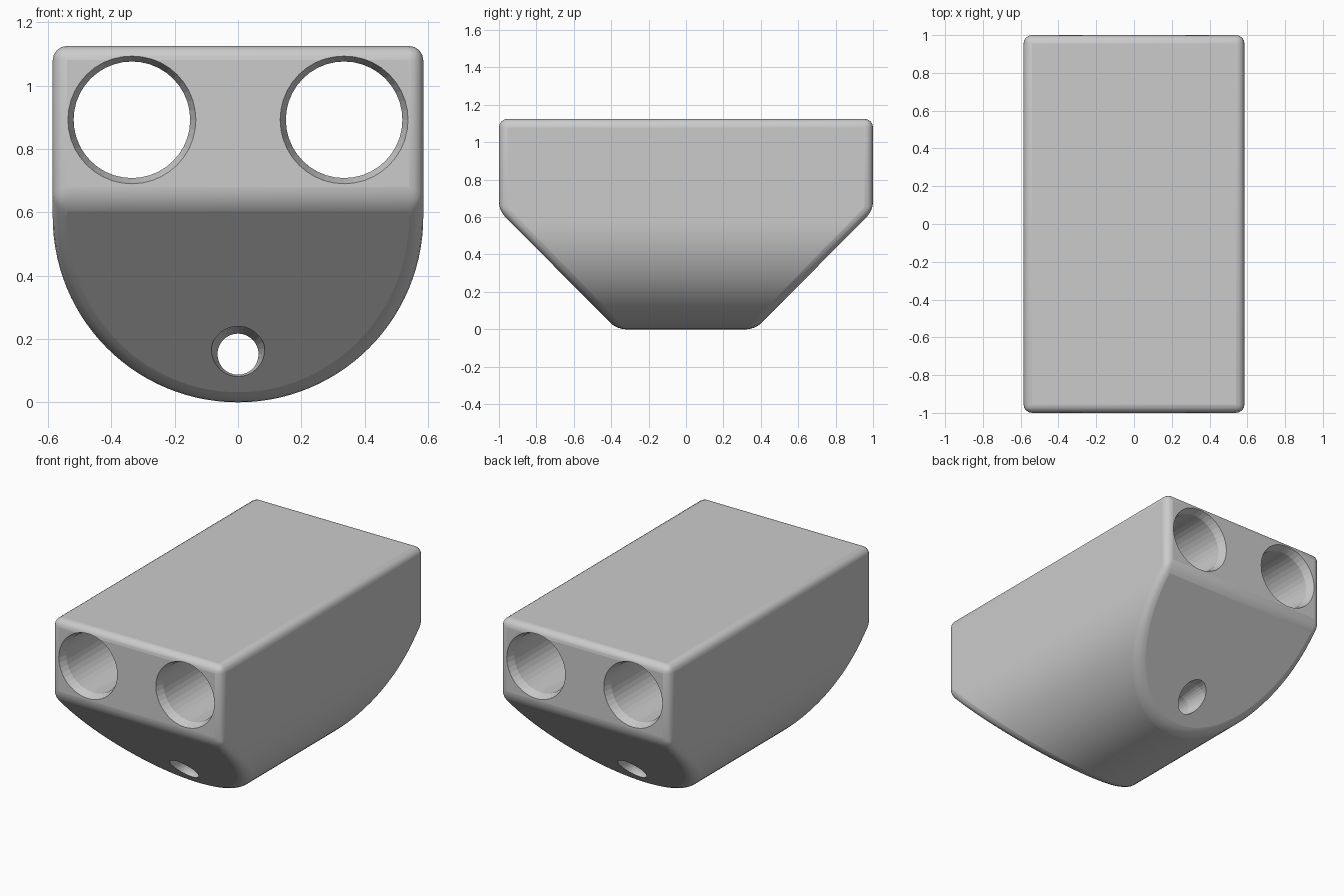
import bpy, bmesh, math
from mathutils import Vector, Matrix

if "Cube" in bpy.data.objects:
    bpy.data.objects.remove(bpy.data.objects["Cube"])

R, TOP = 0.585, 1.125

grey = bpy.data.materials.new("light_grey")
grey.diffuse_color = (0.6, 0.6, 0.6, 1)
grey.use_nodes = True
grey.node_tree.nodes["Principled BSDF"].inputs["Base Color"].default_value = grey.diffuse_color


def to_object(bm, name):
    bmesh.ops.recalc_face_normals(bm, faces=bm.faces[:])
    me = bpy.data.meshes.new(name)
    bm.to_mesh(me)
    bm.free()
    me.materials.append(grey)
    ob = bpy.data.objects.new(name, me)
    bpy.context.collection.objects.link(ob)
    return ob


# Housing: U-shaped profile extruded along y, lower ends cut at 45 degrees
bm = bmesh.new()
N = 56
pts = [(-R, TOP), (R, TOP)]
pts += [(R * math.cos(math.pi * i / N), R - R * math.sin(math.pi * i / N)) for i in range(N + 1)]
face = bm.faces.new([bm.verts.new((x, -1, z)) for x, z in pts])
ext = bmesh.ops.extrude_face_region(bm, geom=[face])
bmesh.ops.translate(bm, vec=(0, 2, 0), verts=[v for v in ext["geom"] if isinstance(v, bmesh.types.BMVert)])
for s in (-1, 1):
    bmesh.ops.bisect_plane(bm, geom=bm.verts[:] + bm.edges[:] + bm.faces[:], dist=1e-5,
                           plane_co=(0, s, 0.635), plane_no=Vector((0, s, -0.635 / 0.64)), clear_outer=True)
    bmesh.ops.holes_fill(bm, edges=[e for e in bm.edges if e.is_boundary], sides=0)
housing = to_object(bm, "housing")

bev = housing.modifiers.new("rounded_edges", "BEVEL")
bev.width, bev.segments = 0.045, 4
bev.limit_method, bev.angle_limit = "ANGLE", math.radians(25)
bev.use_clamp_overlap = False


# Through holes along y with slightly flared mouths
def hole(name, x, z, r, sides, flare_start, flare_end, flare_r):
    bm = bmesh.new()
    rings = []
    for y, rad in ((-1.2, flare_r), (-flare_end, flare_r), (-flare_start, r),
                   (flare_start, r), (flare_end, flare_r), (1.2, flare_r)):
        rings.append([bm.verts.new((x + rad * math.cos(2 * math.pi * i / sides), y,
                                    z + rad * math.sin(2 * math.pi * i / sides))) for i in range(sides)])
    for a, b in zip(rings, rings[1:]):
        for i in range(sides):
            j = (i + 1) % sides
            bm.faces.new((a[i], a[j], b[j], b[i]))
    bm.faces.new(rings[0])
    bm.faces.new(rings[-1])
    cutter = to_object(bm, name)
    cutter.hide_render = True
    cutter.hide_set(True)
    m = housing.modifiers.new(name, "BOOLEAN")
    m.operation, m.solver, m.object = "DIFFERENCE", "EXACT", cutter


for side, x in (("left", -0.335), ("right", 0.335)):
    hole(side + "_tube_cutter", x, 0.892, 0.184, 40, 0.95, 1.0, 0.202)
hole("lower_hole_cutter", 0, 0.152, 0.065, 28, 0.42, 0.55, 0.088)

# Smooth shading with crisp rims
bpy.context.view_layer.objects.active = housing
housing.select_set(True)
bpy.ops.object.shade_smooth_by_angle(angle=math.radians(35))
